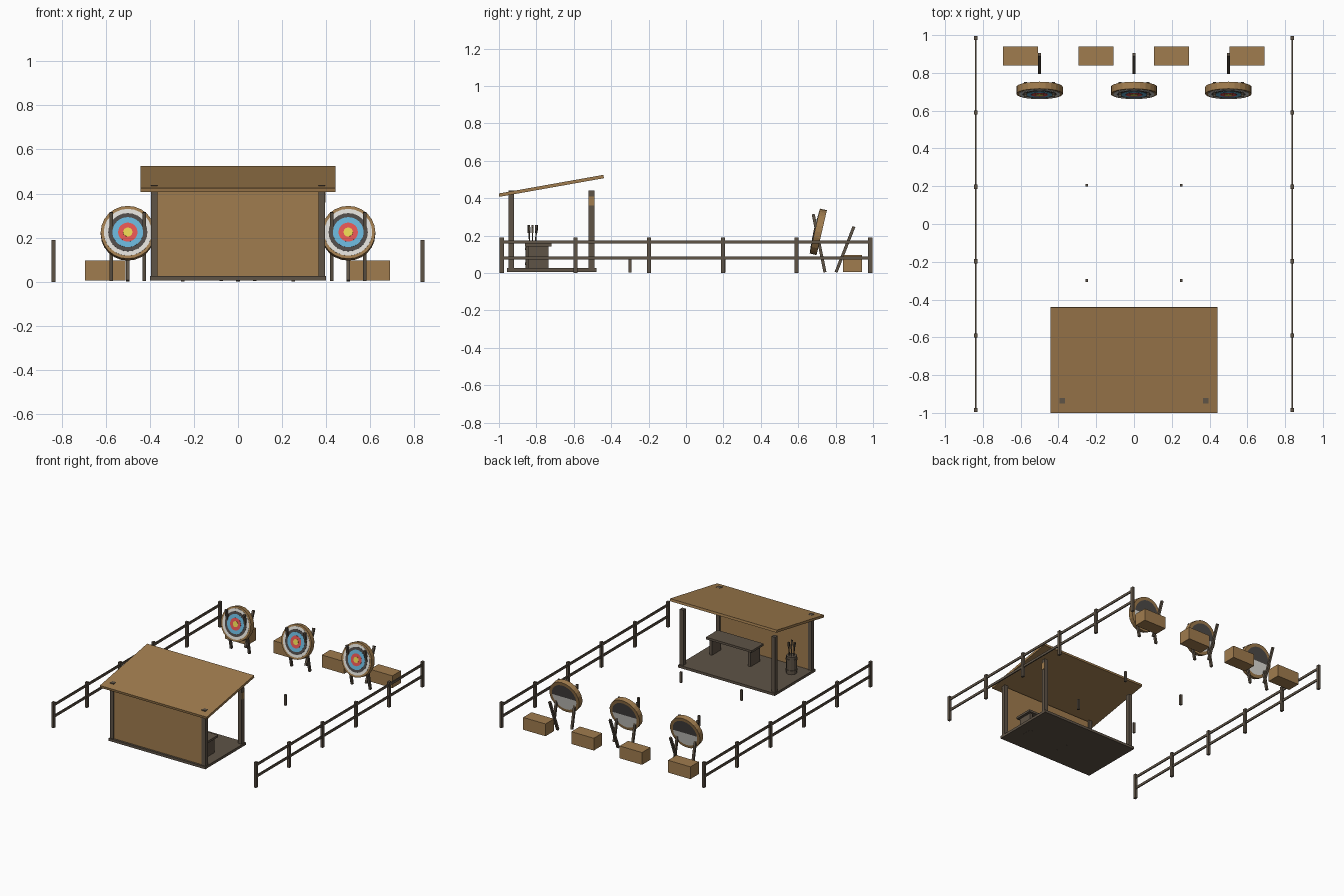
import bpy, bmesh, math
from mathutils import Vector, Matrix

if "Cube" in bpy.data.objects:
    bpy.data.objects.remove(bpy.data.objects["Cube"])


def material(name, r, g, b):
    lin = [((c / 255 + 0.055) / 1.055) ** 2.4 for c in (r, g, b)] + [1]
    m = bpy.data.materials.new(name)
    m.use_nodes = True
    m.diffuse_color = lin
    m.node_tree.nodes["Principled BSDF"].inputs["Base Color"].default_value = lin
    return m


BROWN = material("brown_wood", 160, 124, 78)
DARK = material("dark_wood", 94, 83, 70)
WHITE = material("ring_white", 222, 220, 214)
BLACK = material("ring_charcoal", 78, 74, 72)
BLUE = material("ring_blue", 104, 178, 214)
RED = material("ring_red", 226, 84, 82)
YELLOW = material("ring_yellow", 240, 218, 84)


def finish(name, bm, matrix, *mats):
    mesh = bpy.data.meshes.new(name)
    bm.to_mesh(mesh)
    bm.free()
    for m in mats:
        mesh.materials.append(m)
    obj = bpy.data.objects.new(name, mesh)
    obj.matrix_world = matrix
    bpy.context.collection.objects.link(obj)
    return obj


def box(name, center, size, mat, rot=Matrix()):
    bm = bmesh.new()
    bmesh.ops.create_cube(bm, size=1)
    bmesh.ops.scale(bm, vec=size, verts=bm.verts)
    return finish(name, bm, Matrix.Translation(center) @ rot, mat)


def stick(name, a, b, width, mat):
    a, b = Vector(a), Vector(b)
    rot = (b - a).to_track_quat('Z', 'Y').to_matrix().to_4x4()
    return box(name, (a + b) / 2, (width, width, (b - a).length), mat, rot)


def disc(name, matrix, radius, depth, mat, sides=24):
    bm = bmesh.new()
    bmesh.ops.create_cone(bm, cap_ends=True, segments=sides, radius1=radius,
                          radius2=radius, depth=depth)
    return finish(name, bm, matrix, mat)


# Side fences
for side in (-1, 1):
    x = side * 0.838
    for i in range(6):
        box("fence_post", (x, -0.985 + i * 0.394, 0.095), (0.018, 0.022, 0.19), DARK)
    for z in (0.08, 0.166):
        box("fence_rail", (x, 0, z), (0.008, 1.97, 0.018), DARK)

# Shelter
box("shelter_floor", (0, -0.718, 0.016), (0.8, 0.48, 0.019), DARK)
for x in (-0.38, 0.38):
    for y in (-0.935, -0.505):
        box("shelter_post", (x, y, 0.23), (0.03, 0.03, 0.42), DARK)
box("shelter_front_wall", (0, -0.935, 0.218), (0.73, 0.016, 0.385), BROWN)
box("post_plate", (0.396, -0.505, 0.385), (0.004, 0.03, 0.05), BROWN)
box("shelter_roof", (0, -0.72, 0.466), (0.885, 0.568, 0.018), BROWN,
    Matrix.Rotation(math.radians(10.1), 4, 'X'))

# Bench
box("bench_top", (0.15, -0.79, 0.149), (0.38, 0.14, 0.016), DARK)
for x in (-0.01, 0.31):
    box("bench_leg", (x, -0.79, 0.074), (0.02, 0.11, 0.136), DARK)

# Arrow barrel with staves, hoops and arrows
barrel = Vector((-0.3, -0.82, 0.09))
disc("arrow_barrel", Matrix.Translation(barrel), 0.037, 0.13, DARK, 12)
for z in (-0.04, 0.04):
    disc("barrel_hoop", Matrix.Translation(barrel + Vector((0, 0, z))), 0.041, 0.012, DARK, 12)
for i in range(6):
    a = i * math.tau / 6
    out = Vector((math.cos(a), math.sin(a), 0))
    base = barrel + out * 0.014
    tip = barrel + out * 0.024 + Vector((0, 0, 0.155 + 0.012 * (i % 2)))
    stick("arrow_shaft", base, tip, 0.005, DARK)
    stick("arrow_fletching", base.lerp(tip, 0.8), tip, 0.011, DARK)

# Round targets: face leans back, local +Z points out of the front
RINGS = [(0.109, WHITE), (0.089, BLACK), (0.07, BLUE), (0.044, RED), (0.021, YELLOW)]
for x in (-0.5, 0, 0.5):
    frame = (Matrix.Translation((x, 0.707, 0.22))
             @ Matrix.Rotation(math.radians(90 - 13), 4, 'X'))
    disc("target_board", frame, 0.123, 0.038, BROWN)
    for i, (radius, mat) in enumerate(RINGS):
        disc("target_ring", frame @ Matrix.Translation((0, 0, 0.019 + i * 0.0012)),
             radius, 0.003, mat)
    # Two-tone backing
    bm = bmesh.new()
    bmesh.ops.create_circle(bm, cap_ends=True, cap_tris=True, segments=24, radius=0.1)
    for f in bm.faces:
        f.material_index = 1 if f.calc_center_median().y > 0 else 0
    bmesh.ops.reverse_faces(bm, faces=bm.faces)
    finish("target_backing", bm, frame @ Matrix.Translation((0, 0, -0.0205)), WHITE, BLACK)
    # Stand
    for dx in (-0.075, 0.075):
        stick("stand_front_leg", (x + dx, 0.743, 0.004), (x + dx, 0.68, 0.315), 0.016, DARK)
    stick("stand_rear_leg", (x, 0.802, 0.004), (x, 0.898, 0.248), 0.016, DARK)

# Crates behind the targets
for x in (-0.602, -0.202, 0.198, 0.598):
    box("crate", (x, 0.89, 0.051), (0.185, 0.1, 0.092), BROWN)

# Range marker stakes
for x in (-0.25, 0.25):
    for y in (-0.3, 0.205):
        box("marker_stake", (x, y, 0.042), (0.015, 0.015, 0.08), DARK)
